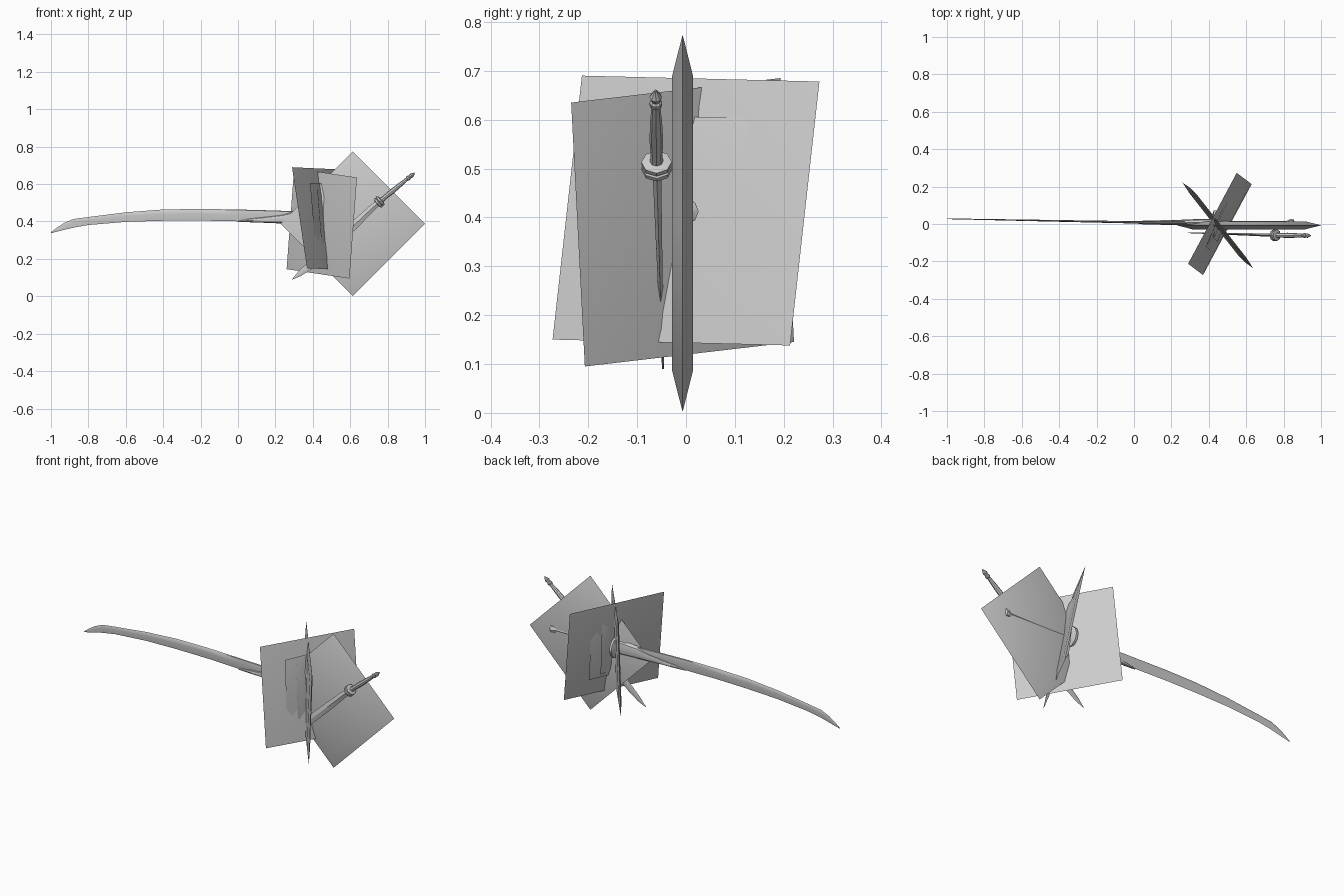
import bpy, math
from mathutils import Vector as V

if "Cube" in bpy.data.objects:
    bpy.data.objects.remove(bpy.data.objects["Cube"])


def make(name, verts, faces, angle=30):
    me = bpy.data.meshes.new(name)
    me.from_pydata([tuple(v) for v in verts], [], faces)
    me.update()
    ob = bpy.data.objects.new(name, me)
    bpy.context.collection.objects.link(ob)
    bpy.ops.object.select_all(action='DESELECT')
    ob.select_set(True)
    bpy.context.view_layer.objects.active = ob
    bpy.ops.object.mode_set(mode='EDIT')
    bpy.ops.mesh.select_all(action='SELECT')
    bpy.ops.mesh.normals_make_consistent(inside=False)
    bpy.ops.object.mode_set(mode='OBJECT')
    bpy.ops.object.shade_smooth_by_angle(angle=math.radians(angle))
    return ob


def loft(name, rings, angle=30):
    """Closed skin through equal-sized rings of points."""
    n = len(rings[0])
    verts = [p for r in rings for p in r]
    faces = [(k * n + i, k * n + (i + 1) % n, (k + 1) * n + (i + 1) % n, (k + 1) * n + i)
             for k in range(len(rings) - 1) for i in range(n)]
    faces += [tuple(range(n)), tuple(range(len(verts) - n, len(verts)))]
    return make(name, verts, faces, angle)


def turned(name, start, end, profile, sides=8, flat=1.0):
    """Faceted turning: profile is (fraction along axis, radius)."""
    a, b = V(start), V(end)
    d = (b - a).normalized()
    s = V((0, 1, 0))
    s = (s - d * s.dot(d)).normalized()
    t = d.cross(s)
    ang = [2 * math.pi * i / sides for i in range(sides)]
    return loft(name, [[a.lerp(b, f) + s * (r * flat * math.cos(w)) + t * (r * math.sin(w))
                        for w in ang] for f, r in profile])


def sheet(name, c, u, v, half=0.0215, inset=0.78):
    """Thin square panel, bevelled to a sharp rim on both faces."""
    c, u, v = V(c), V(u), V(v)
    n = u.cross(v).normalized() * half
    quad = [(-1, -1), (1, -1), (1, 1), (-1, 1)]
    rim = [c + u * a + v * b for a, b in quad]
    front = [c + (u * a + v * b) * inset + n for a, b in quad]
    back = [p - 2 * n for p in front]
    faces = [(4, 5, 6, 7), (8, 9, 10, 11)]
    for i in range(4):
        j = (i + 1) % 4
        faces += [(i, j, 4 + j, 4 + i), (i, j, 8 + j, 8 + i)]
    return make(name, rim + front + back, faces)


# Three large crossing panels
sheet("diamond_panel", (0.614, -0.007, 0.388), (0.193, 0, 0.193), (0.193, 0, -0.193))
sheet("cross_panel_a", (0.459, 0, 0.414), (0.13, 0.243, -0.006), (0.04, -0.03, -0.27), 0.006)
sheet("cross_panel_b", (0.448, -0.007, 0.39), (0.168, -0.214, -0.025), (-0.02, 0.014, -0.27), 0.008)

# Smaller panels nested around the crossing
sheet("inner_panel_large", (0.458, 0, 0.425), (0.058, 0.135, 0), (0.015, -0.012, -0.18), 0.006)
sheet("inner_panel_small", (0.458, 0, 0.42), (0.022, 0.085, 0), (0.012, -0.01, -0.15), 0.006)

# Long curved blade: x, back z, edge z
stations = [(-1.0, 0.342, 0.338), (-0.97, 0.366, 0.345), (-0.93, 0.392, 0.355),
            (-0.88, 0.413, 0.367), (-0.8, 0.424, 0.381), (-0.6, 0.449, 0.398),
            (-0.4, 0.464, 0.404), (-0.2, 0.467, 0.405), (0.0, 0.464, 0.401),
            (0.15, 0.46, 0.397), (0.3, 0.455, 0.392), (0.42, 0.45, 0.388)]
rings = []
for x, zt, zb in stations:
    y = 0.009 - 0.019 * min(x, 0)
    t = 0.002 + 0.006 * (x + 1) / 1.4
    zm = zb + (zt - zb) * 0.6
    rings.append([V((x, y, zb)), V((x, y + t, zm)), V((x, y + t * 0.6, zt - 0.003)), V((x, y, zt)),
                  V((x, y - t * 0.6, zt - 0.003)), V((x, y - t, zm))])
loft("long_blade", rings, 40)

# Decorated collar along the root of the blade
collar = [(0.0, 0.398, 0.402, 0.004), (0.06, 0.396, 0.415, 0.011), (0.14, 0.393, 0.425, 0.012),
          (0.24, 0.389, 0.44, 0.014), (0.3, 0.386, 0.457, 0.017), (0.42, 0.38, 0.465, 0.02)]
loft("blade_collar", [[V((x, 0.008 + t * math.cos(k * math.pi / 4),
                          (a + b) / 2 + (b - a) / 2 * math.sin(k * math.pi / 4)))
                       for k in range(8)] for x, a, b, t in collar])

# Guard, grip and pommel of the long sword, mostly inside the diamond panel
turned("long_guard", (0.42, 0.012, 0.42), (0.445, 0.012, 0.42),
       [(0, 0.045), (0.25, 0.06), (0.75, 0.06), (1, 0.045)], 12)
turned("long_grip", (0.44, 0, 0.418), (0.86, 0, 0.412),
       [(0, 0.018), (0.5, 0.016), (0.9, 0.017), (0.94, 0.026), (0.98, 0.026), (1, 0.012)], 8)

# Dagger: slim curved blade, guard, grip and pointed pommel
tip, hilt, end = V((0.29, -0.047, 0.09)), V((0.755, -0.06, 0.505)), V((0.945, -0.062, 0.66))
axis = (hilt - tip).normalized()
side = V((-axis.z, 0, axis.x))
rings = []
for f, w, bend in [(0, 0.001, 0), (0.08, 0.014, -0.004), (0.2, 0.021, -0.008), (0.4, 0.023, -0.008),
                   (0.7, 0.022, -0.004), (0.9, 0.018, 0), (1, 0.015, 0)]:
    c = tip.lerp(hilt, f) + side * bend
    d = V((0, 0.002 + 0.007 * f, 0))
    rings.append([c + side * w, c + d, c - side * w, c - d])
loft("dagger_blade", rings, 20)
turned("dagger_guard", hilt - axis * 0.016, hilt + axis * 0.016,
       [(0, 0.02), (0.1, 0.031), (0.4, 0.031), (0.5, 0.026), (0.6, 0.031), (0.9, 0.031), (1, 0.016)], 8)
turned("dagger_grip", hilt, end,
       [(0, 0.016), (0.12, 0.012), (0.35, 0.014), (0.6, 0.012), (0.78, 0.009), (0.8, 0.013),
        (0.84, 0.013), (0.86, 0.009), (0.91, 0.013), (1, 0.002)], 8)
